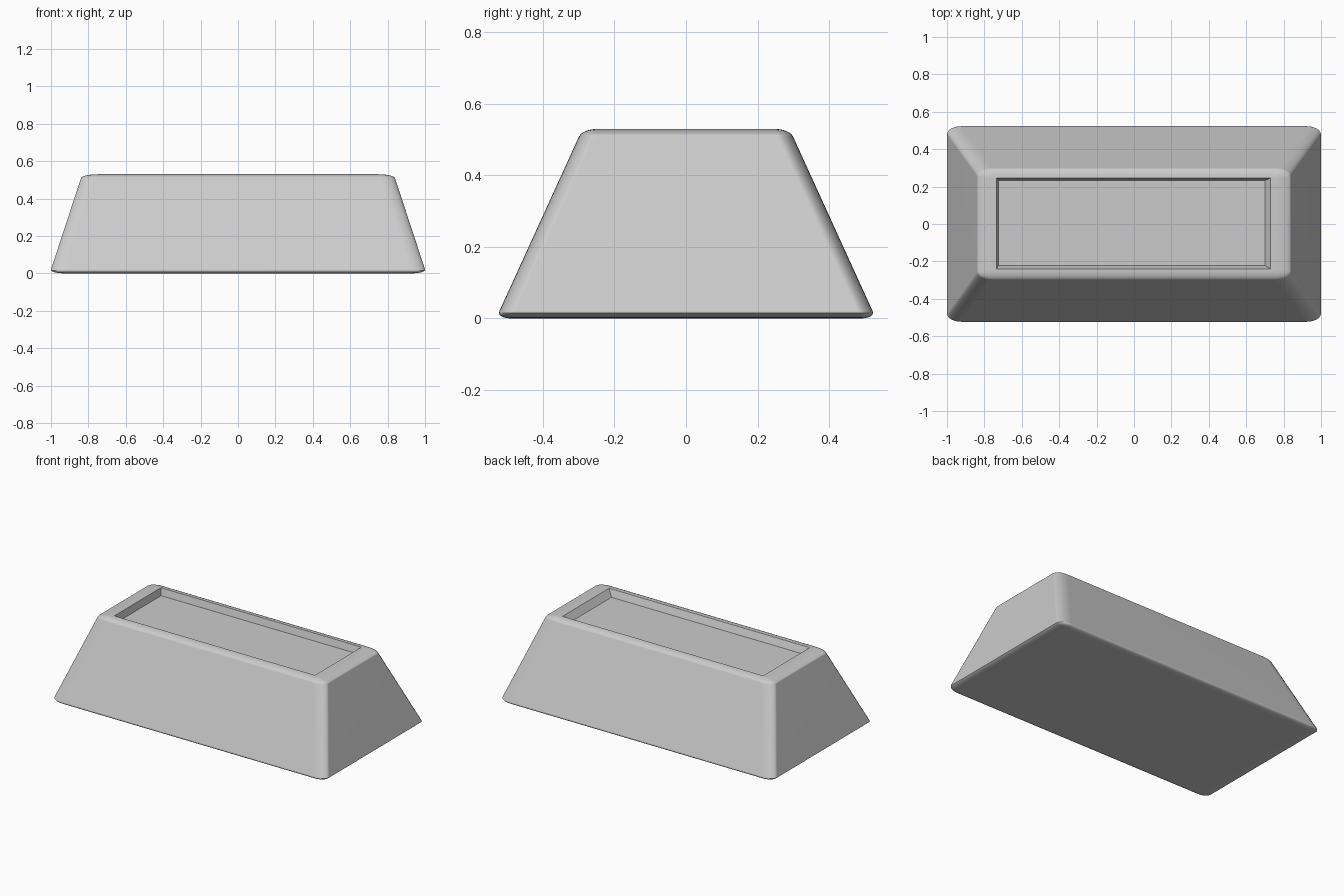
import bpy
import bmesh

cube = bpy.data.objects.get("Cube")
if cube:
    bpy.data.objects.remove(cube, do_unlink=True)

# Grey metal
grey = bpy.data.materials.new("grey metal")
grey.use_nodes = True
colour = (0.6, 0.6, 0.6, 1)
grey.diffuse_color = colour
grey.node_tree.nodes["Principled BSDF"].inputs["Base Color"].default_value = colour

HEIGHT = 0.53
RECESS_DEPTH = 0.045


def inset_to(bm, face, x_range, y_range, z):
    """Inset a four-sided top face and fit the new face to a rectangle."""
    cx, cy = face.calc_center_median().xy
    bmesh.ops.inset_region(bm, faces=[face], thickness=0.01)
    for v in face.verts:
        v.co = (x_range[v.co.x > cx], y_range[v.co.y > cy], z)


# Tapered bar, rounded while still cube shaped so the rounding stretches with it
bm = bmesh.new()
bmesh.ops.create_cube(bm, size=2)
for v in bm.verts:
    if v.co.z > 0:
        v.co.x *= 0.827
        v.co.y *= 0.545
bmesh.ops.bevel(bm, geom=bm.edges[:], offset=0.08, offset_type='OFFSET',
                segments=6, profile=0.5, affect='EDGES')
half_x = max(v.co.x for v in bm.verts)
half_y = max(v.co.y for v in bm.verts)
for v in bm.verts:
    v.co.x /= half_x
    v.co.y *= 0.523 / half_y
    v.co.z = (v.co.z + 1) * HEIGHT / 2

# Recessed panel in the top
top = max((f for f in bm.faces if f.normal.z > 0.9 and len(f.verts) == 4),
          key=lambda f: f.calc_area() * (f.calc_center_median().z > HEIGHT * 0.9))
inset_to(bm, top, (-0.735, 0.73), (-0.24, 0.245), HEIGHT)
inset_to(bm, top, (-0.725, 0.70), (-0.222, 0.233), HEIGHT - RECESS_DEPTH)
bmesh.ops.recalc_face_normals(bm, faces=bm.faces[:])

mesh = bpy.data.meshes.new("ingot")
bm.to_mesh(mesh)
bm.free()
mesh.materials.append(grey)
ingot = bpy.data.objects.new("ingot", mesh)
bpy.context.collection.objects.link(ingot)

# Smooth rounding with flat sides and a crisp recess
bpy.ops.object.select_all(action='DESELECT')
ingot.select_set(True)
bpy.context.view_layer.objects.active = ingot
bpy.ops.object.shade_smooth_by_angle(angle=0.6)
weighted = ingot.modifiers.new("flat sides", 'WEIGHTED_NORMAL')
weighted.keep_sharp = True
